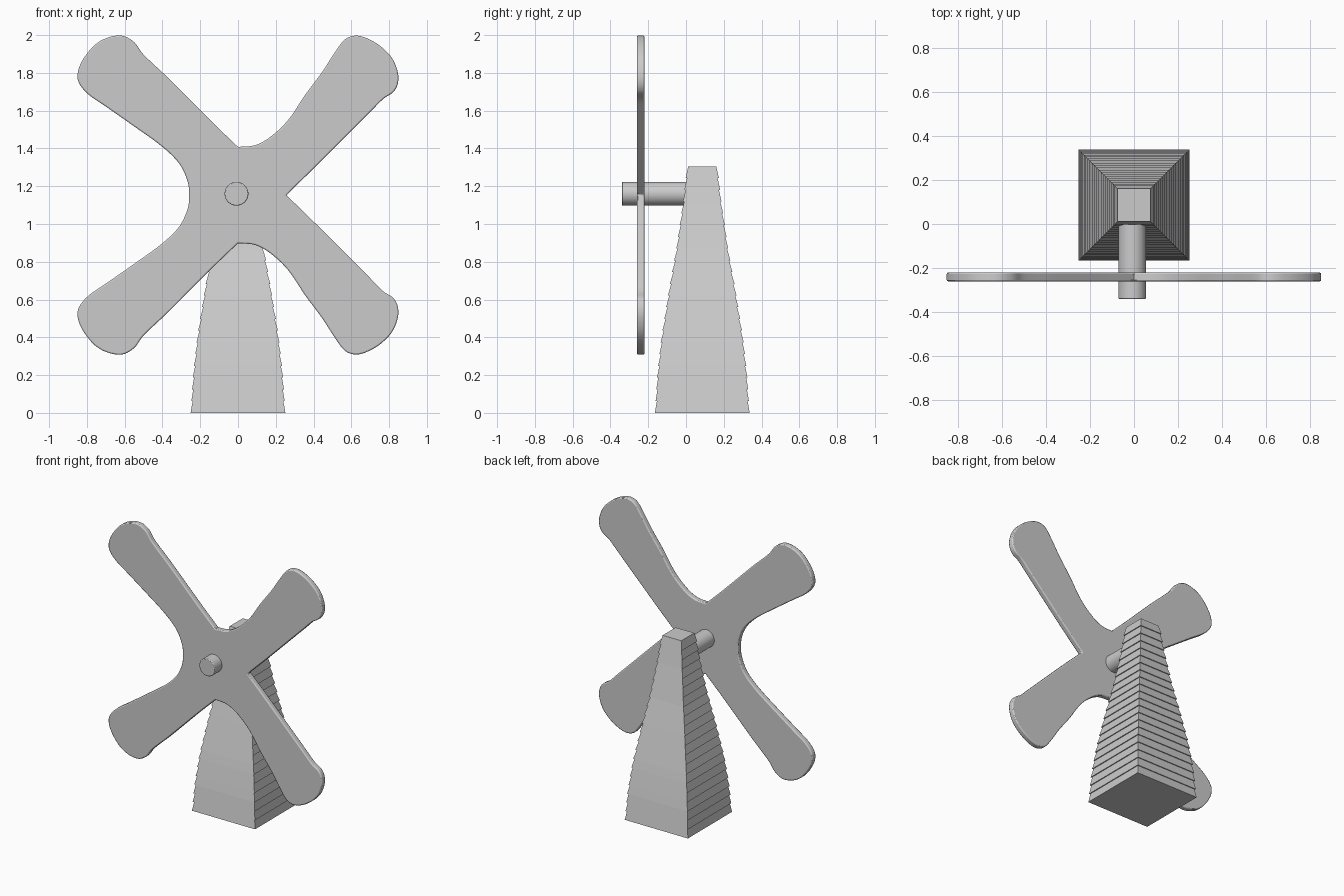
import bpy, bmesh, math
from mathutils import Vector

if "Cube" in bpy.data.objects:
    bpy.data.objects.remove(bpy.data.objects["Cube"])


def make_object(name, bm):
    bmesh.ops.recalc_face_normals(bm, faces=bm.faces)
    mesh = bpy.data.meshes.new(name)
    bm.to_mesh(mesh)
    bm.free()
    ob = bpy.data.objects.new(name, mesh)
    bpy.context.collection.objects.link(ob)
    return ob


def smooth_bevel(ob, width, segments):
    mod = ob.modifiers.new("soft_rim", 'BEVEL')
    mod.width, mod.segments = width, segments
    mod.limit_method, mod.angle_limit = 'ANGLE', math.radians(50)
    bpy.ops.object.select_all(action='DESELECT')
    bpy.context.view_layer.objects.active = ob
    ob.select_set(True)
    bpy.ops.object.shade_smooth_by_angle(angle=math.radians(40))


# Tower: square clapboard courses following a gently curved taper
TOWER_Y, HEIGHT, COURSES = 0.086, 1.305, 21
PROFILE = [(0, .247), (.2, .235), (.4, .213), (.65, .173), (.87, .134), (1.12, .098), (1.305, .077)]


def half_width(z):
    for (z0, w0), (z1, w1) in zip(PROFILE, PROFILE[1:]):
        if z <= z1:
            return w0 + (w1 - w0) * (z - z0) / (z1 - z0)
    return PROFILE[-1][1]


bm = bmesh.new()
rings = []
for i in range(COURSES):
    z0, z1 = HEIGHT * i / COURSES, HEIGHT * (i + 1) / COURSES
    for z, w in ((z0, half_width(z0) + .004), (z1, half_width(z1) - .003)):
        rings.append([bm.verts.new((sx * w, TOWER_Y + sy * w, z))
                      for sx, sy in ((-1, -1), (1, -1), (1, 1), (-1, 1))])
for a, b in zip(rings, rings[1:]):
    for k in range(4):
        n = (k + 1) % 4
        bm.faces.new((a[k], a[n], b[n], b[k]))
bm.faces.new(rings[0][::-1])
bm.faces.new(rings[-1])
make_object("tower", bm)

# Axle
bpy.ops.mesh.primitive_cylinder_add(vertices=48, radius=0.063, depth=0.42,
                                    location=(-0.008, -0.13, 1.16), rotation=(math.pi / 2, 0, 0))
axle = bpy.context.object
axle.name = "axle"
smooth_bevel(axle, 0.005, 2)

# Sails: upper-half outline about the hub, mirrored downwards
HUB_Z = 1.153
RIGHT = [(.256, 0), (.41, .15), (.57, .31), (.70, .44), (.77, .51), (.822, .545), (.846, .59), (.846, .65),
         (.815, .726), (.752, .79), (.678, .832), (.62, .844), (.567, .825), (.514, .757),
         (.445, .651), (.355, .53), (.265, .397), (.17, .307), (.09, .264), (0, .255)]
LEFT = [(0, .255), (-.125, .375), (-.25, .5), (-.38, .63), (-.503, .747), (-.55, .81), (-.615, .844), (-.70, .83),
        (-.77, .784), (-.836, .689), (-.848, .61), (-.80, .54), (-.70, .469), (-.55, .364),
        (-.40, .255), (-.31, .165), (-.266, .07), (-.259, 0)]


def smooth_path(points, end_tangent=None, steps=5):
    p = [Vector(q) for q in points]
    tail = Vector(end_tangent) if end_tangent else p[-1]
    ext = [p[0]] + p + [tail]
    out = []
    for a, b, c, d in zip(ext, ext[1:], ext[2:], ext[3:]):
        ab, bc, cd = (b - a).length, (c - b).length, (d - c).length
        # tangents scaled to the span so uneven spacing does not overshoot
        m1 = (c - a) * bc / max(ab + bc, 1e-6)
        m2 = (d - b) * bc / max(bc + cd, 1e-6)
        for s in range(steps):
            t = s / steps
            out.append(b * (2*t**3 - 3*t**2 + 1) + m1 * (t**3 - 2*t**2 + t)
                       + c * (3*t**2 - 2*t**3) + m2 * (t**3 - t**2))
    return out


upper = smooth_path(RIGHT) + smooth_path(LEFT, (-.266, -.07)) + [Vector(LEFT[-1])]
outline = upper + [Vector((p.x, -p.y)) for p in reversed(upper[1:-1])]

bm = bmesh.new()
face = bm.faces.new([bm.verts.new((p.x, -0.26, HUB_Z + p.y)) for p in outline])
ext = bmesh.ops.extrude_face_region(bm, geom=[face])
bmesh.ops.translate(bm, vec=(0, 0.04, 0),
                    verts=[g for g in ext["geom"] if isinstance(g, bmesh.types.BMVert)])
sails = make_object("sails", bm)
smooth_bevel(sails, 0.007, 2)
